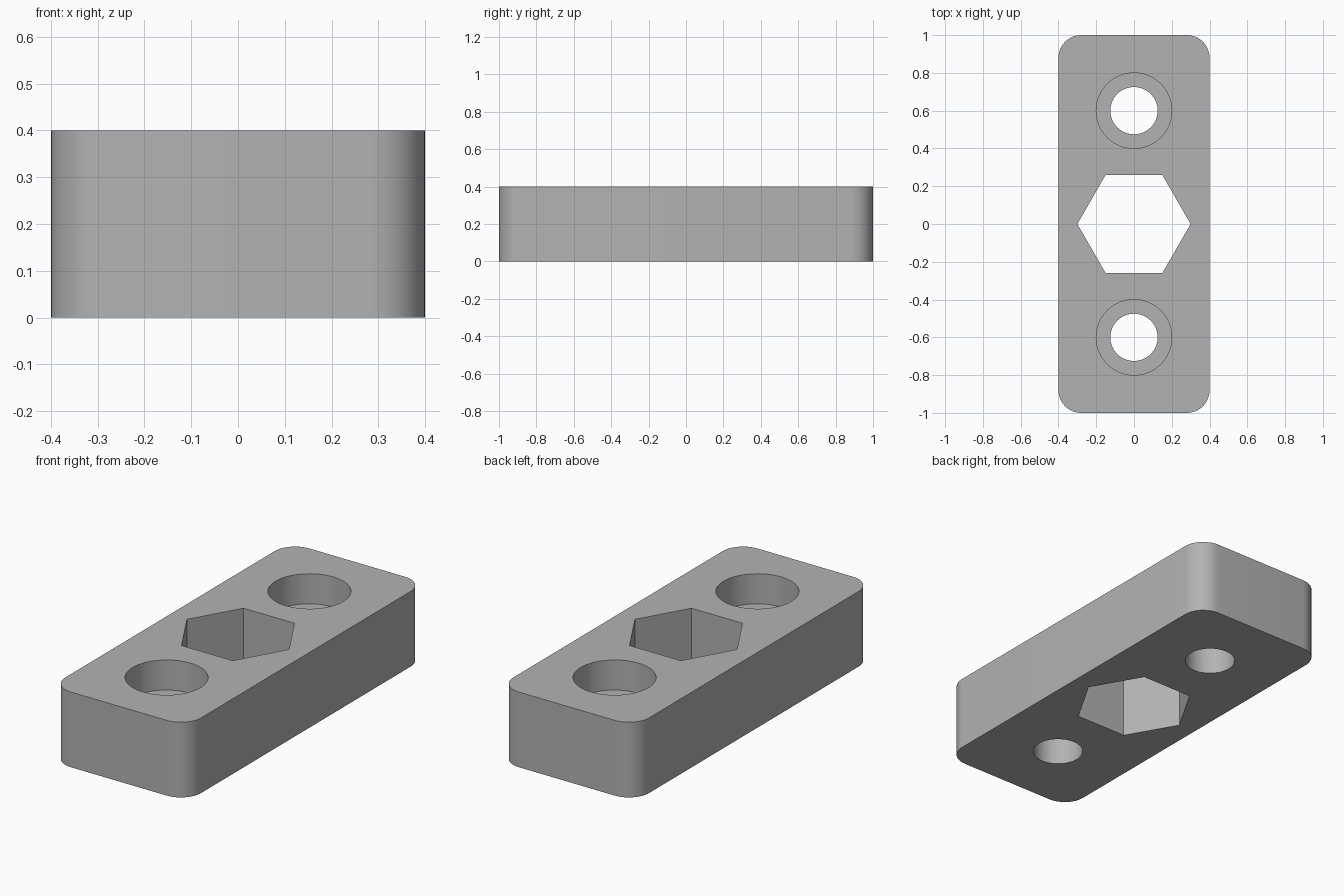
import bpy, bmesh
from math import cos, sin, pi, radians

old = bpy.data.objects.get("Cube")
if old:
    bpy.data.objects.remove(old, do_unlink=True)

HEIGHT = 0.4

grey = bpy.data.materials.new("plain grey")
grey.use_nodes = True
colour = (0.45, 0.45, 0.45, 1)
grey.diffuse_color = colour
grey.node_tree.nodes["Principled BSDF"].inputs["Base Color"].default_value = colour


def prism(name, outline, bottom, top):
    """Extrude a flat outline from bottom to top."""
    bm = bmesh.new()
    face = bm.faces.new([bm.verts.new((x, y, bottom)) for x, y in outline])
    side = bmesh.ops.extrude_face_region(bm, geom=[face])["geom"]
    bmesh.ops.translate(bm, vec=(0, 0, top - bottom),
                        verts=[v for v in side if isinstance(v, bmesh.types.BMVert)])
    bmesh.ops.recalc_face_normals(bm, faces=bm.faces)
    mesh = bpy.data.meshes.new(name)
    bm.to_mesh(mesh)
    bm.free()
    obj = bpy.data.objects.new(name, mesh)
    mesh.materials.append(grey)
    bpy.context.collection.objects.link(obj)
    return obj


def ring(radius, sides, y=0):
    return [(radius * cos(2 * pi * i / sides), y + radius * sin(2 * pi * i / sides))
            for i in range(sides)]


def rounded_rectangle(half_x, half_y, radius, steps=12):
    points = []
    for quarter, (sx, sy) in enumerate([(1, 1), (-1, 1), (-1, -1), (1, -1)]):
        for i in range(steps + 1):
            a = (quarter + i / steps) * pi / 2
            points.append((sx * (half_x - radius) + radius * cos(a),
                           sy * (half_y - radius) + radius * sin(a)))
    return points


# Block with rounded upright corners
block = prism("mounting_block", rounded_rectangle(0.4, 1, 0.12), 0, HEIGHT)

# Cutters: hexagonal opening, and a stepped screw hole at each end
cutters = [prism("hexagon_cutter", ring(0.3, 6), -0.1, HEIGHT + 0.1)]
for end, y in (("front", -0.6), ("back", 0.6)):
    cutters.append(prism(end + "_screw_hole_cutter", ring(0.125, 64, y), -0.1, HEIGHT + 0.1))
    cutters.append(prism(end + "_counterbore_cutter", ring(0.2, 64, y), HEIGHT - 0.16, HEIGHT + 0.1))

bpy.context.view_layer.objects.active = block
block.select_set(True)
for cutter in cutters:
    cut = block.modifiers.new(cutter.name, "BOOLEAN")
    cut.operation = "DIFFERENCE"
    cut.solver = "EXACT"
    cut.object = cutter
    bpy.ops.object.modifier_apply(modifier=cut.name)
    bpy.data.objects.remove(cutter, do_unlink=True)

# Smooth round walls, crisp rims
bpy.ops.object.shade_smooth_by_angle(angle=radians(30))
